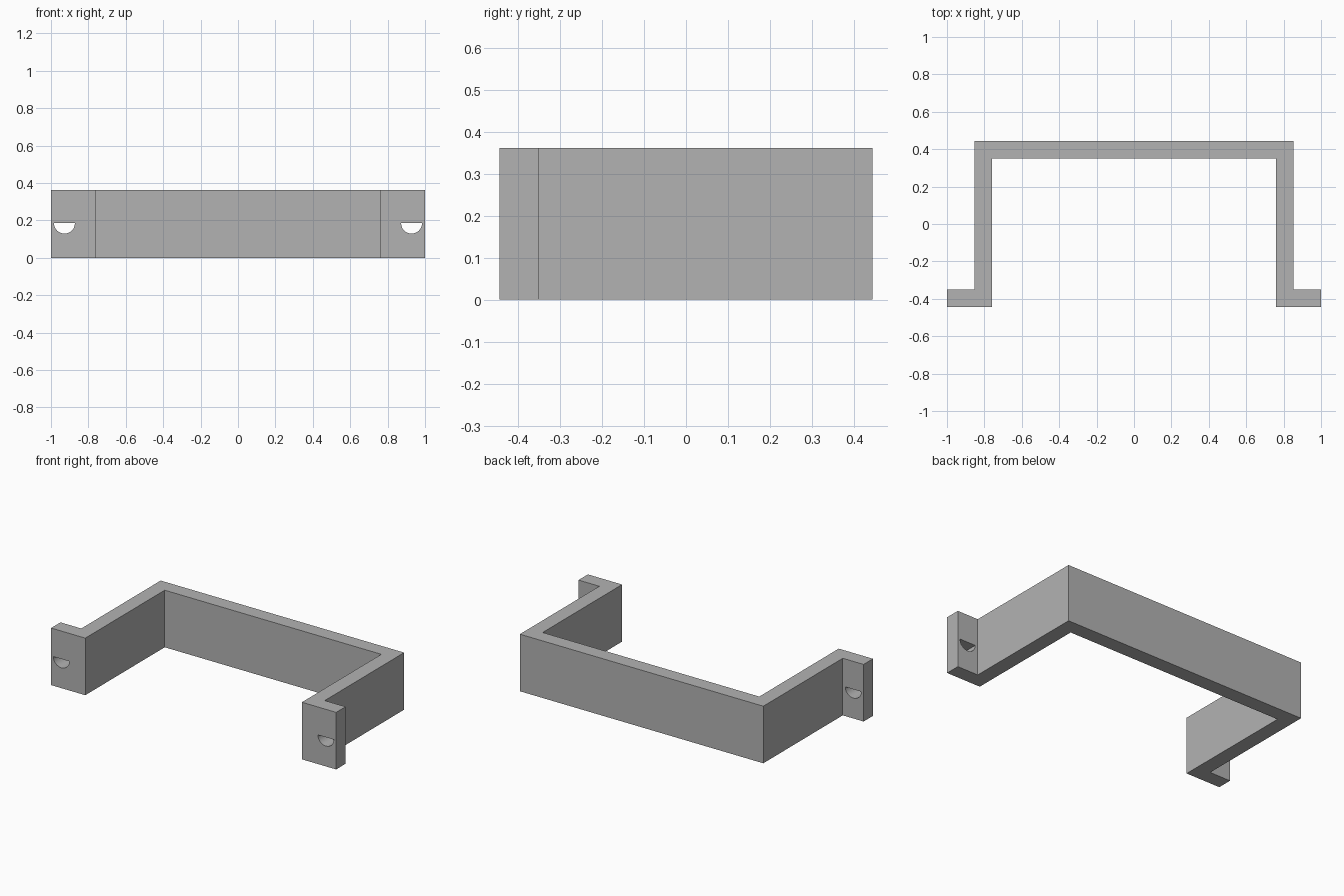
import bpy
import bmesh
import math

cube = bpy.data.objects.get("Cube")
if cube:
    bpy.data.objects.remove(cube, do_unlink=True)

HEIGHT = 0.362
DEPTH = 0.445      # half depth
WALL = 0.094
OUTER = 0.854      # half width of the channel
HOLE_X, HOLE_Z, HOLE_R = 0.928, 0.185, 0.056

grey = bpy.data.materials.new("plain grey")
grey.use_nodes = True
colour = (0.45, 0.45, 0.45, 1)
grey.diffuse_color = colour
grey.node_tree.nodes["Principled BSDF"].inputs["Base Color"].default_value = colour


def extrude_outline(name, points, direction):
    """Solid made by sweeping a flat outline along a direction."""
    bm = bmesh.new()
    face = bm.faces.new([bm.verts.new(p) for p in points])
    swept = bmesh.ops.extrude_face_region(bm, geom=[face])["geom"]
    verts = [v for v in swept if isinstance(v, bmesh.types.BMVert)]
    bmesh.ops.translate(bm, verts=verts, vec=direction)
    bmesh.ops.recalc_face_normals(bm, faces=bm.faces[:])
    mesh = bpy.data.meshes.new(name)
    bm.to_mesh(mesh)
    bm.free()
    mesh.materials.append(grey)
    obj = bpy.data.objects.new(name, mesh)
    bpy.context.collection.objects.link(obj)
    return obj


# Channel bracket with outward flanges, mirrored from its left half outline
half = [
    (OUTER - WALL, DEPTH - WALL),
    (OUTER - WALL, -DEPTH),
    (1, -DEPTH),
    (1, WALL - DEPTH),
    (OUTER, WALL - DEPTH),
    (OUTER, DEPTH),
]
outline = half + [(-x, y) for x, y in reversed(half)]
bracket = extrude_outline("bracket", [(x, y, 0) for x, y in outline], (0, 0, HEIGHT))

# Half-round screw holes through the flanges
for side, label in ((1, "left"), (-1, "right")):
    arc = [math.pi + math.pi * i / 16 for i in range(17)]
    points = [(side * HOLE_X + HOLE_R * math.cos(a), -DEPTH - 0.05,
               HOLE_Z + HOLE_R * math.sin(a)) for a in arc]
    cutter = extrude_outline(label + "_hole_cutter", points, (0, WALL + 0.1, 0))
    cutter.hide_render = True
    cut = bracket.modifiers.new(label + " hole", "BOOLEAN")
    cut.operation = "DIFFERENCE"
    cut.solver = "EXACT"
    cut.object = cutter
    bpy.context.view_layer.objects.active = bracket
    bpy.ops.object.modifier_apply(modifier=cut.name)
    bpy.data.objects.remove(cutter, do_unlink=True)

# Smooth hole walls, crisp edges elsewhere
bracket.select_set(True)
bpy.context.view_layer.objects.active = bracket
bpy.ops.object.shade_smooth_by_angle(angle=math.radians(30))
